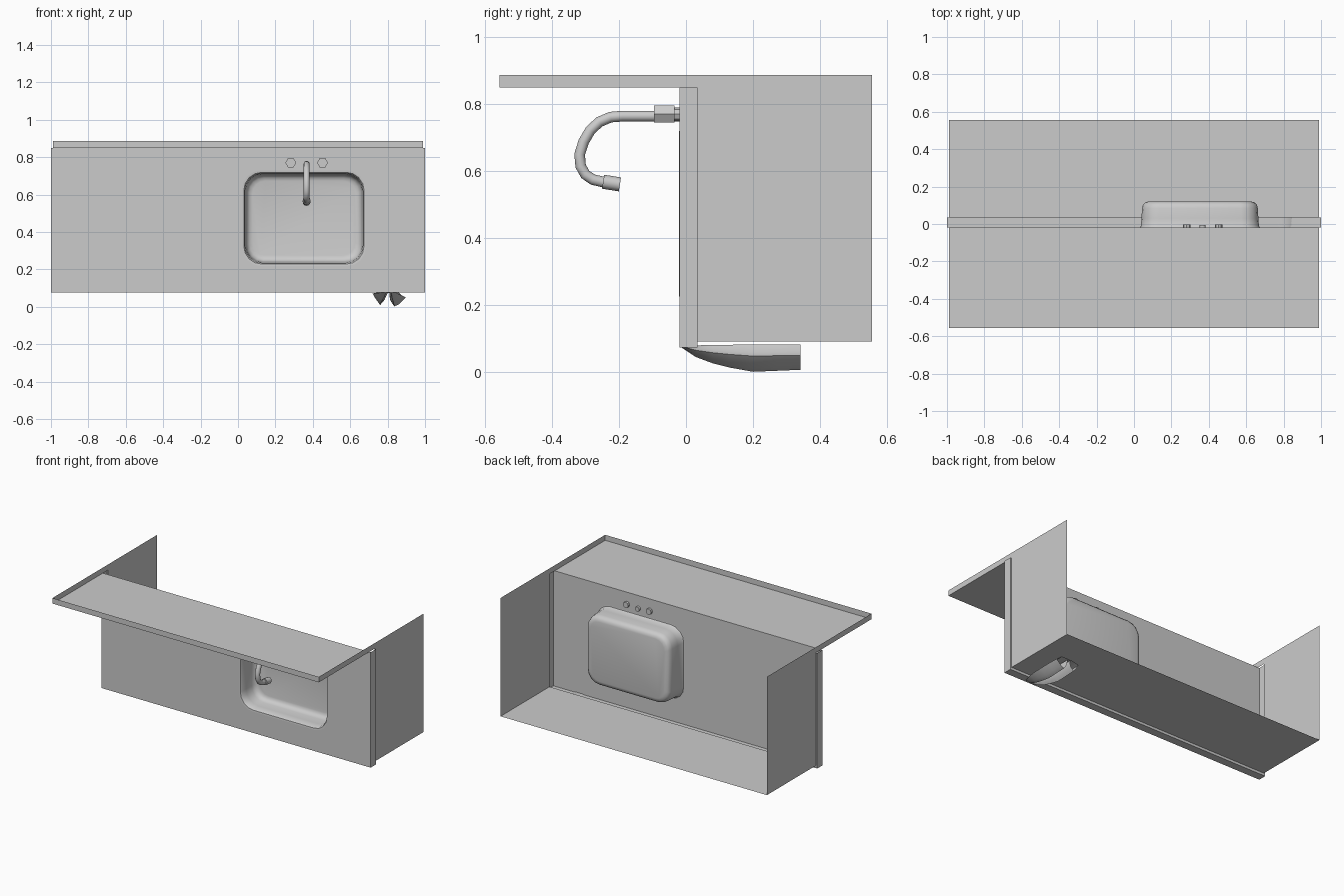
import bpy, bmesh, math
from mathutils import Vector

if "Cube" in bpy.data.objects:
    bpy.data.objects.remove(bpy.data.objects["Cube"])


def make(name, verts, faces, smooth=None):
    me = bpy.data.meshes.new(name)
    me.from_pydata([tuple(v) for v in verts], [], faces)
    bm = bmesh.new()
    bm.from_mesh(me)
    bmesh.ops.recalc_face_normals(bm, faces=bm.faces)
    bm.to_mesh(me)
    bm.free()
    ob = bpy.data.objects.new(name, me)
    bpy.context.collection.objects.link(ob)
    if smooth:
        bpy.ops.object.select_all(action='DESELECT')
        ob.select_set(True)
        bpy.context.view_layer.objects.active = ob
        bpy.ops.object.shade_smooth_by_angle(angle=math.radians(smooth))
    return ob


def loft(name, sections, closed=True, cap_start=False, cap_end=False, smooth=None):
    n = len(sections[0])
    verts = [p for s in sections for p in s]
    faces = []
    for k in range(len(sections) - 1):
        for i in range(n if closed else n - 1):
            j = (i + 1) % n
            faces.append((k*n + i, k*n + j, (k+1)*n + j, (k+1)*n + i))
    if cap_start:
        faces.append(tuple(range(n)))
    if cap_end:
        faces.append(tuple(range(len(verts) - n, len(verts))))
    return make(name, verts, faces, smooth)


def rounded_rect(inset, y, seg=4):
    x0, x1, z0, z1 = 0.025 + inset, 0.68 - inset, 0.222 + inset, 0.725 - inset
    r = 0.1 - inset * 0.6
    pts = []
    corners = [(x1-r, z1-r), (x0+r, z1-r), (x0+r, z0+r), (x1-r, z0+r)]
    for q, (cx, cz) in enumerate(corners):
        for i in range(seg + 1):
            a = math.pi / 2 * (q + i / seg)
            pts.append((cx + r*math.cos(a), y, cz + r*math.sin(a)))
    return pts


def u_shape(y, w, bottom, top):
    return [(-w, y, top), (-w, y, bottom), (w, y, bottom), (w, y, top)]


# worktop face with the basin opening cut out
bm = bmesh.new()
outer = [(-1, -.02, .075), (1, -.02, .075), (1, -.02, .85), (-1, -.02, .85)]
edges = []
for ring in (outer, rounded_rect(0, -.02)):
    vs = [bm.verts.new(p) for p in ring]
    edges += [bm.edges.new((vs[i], vs[(i+1) % len(vs)])) for i in range(len(vs))]
bmesh.ops.triangle_fill(bm, edges=edges, use_beauty=True, normal=(0, -1, 0))
for f in bm.faces:
    f.normal_update()
    if f.normal.y > 0:
        f.normal_flip()
me = bpy.data.meshes.new("worktop")
bm.to_mesh(me)
bm.free()
bpy.context.collection.objects.link(bpy.data.objects.new("worktop", me))

# overhanging worktop edge, returning to the cabinet
loft("worktop_edge", [u_shape(-.02, 1, .075, .85), u_shape(.035, 1, .075, .85),
                      u_shape(.035, .99, .092, .85)], closed=False)

# open cabinet shell: two sides and front panel
loft("cabinet", [u_shape(.035, .99, .092, .887), u_shape(.555, .99, .092, .887)],
     closed=False)

# backsplash: shallow tray left open on top
path = [(-.99, .035), (-.99, -.556), (.99, -.556), (.99, .035)]
loft("backsplash_rim", [[(x, y, z) for x, y in path] for z in (.85, .887)], closed=False)
make("backsplash_face", [(-.99, -.556, .85), (.99, -.556, .85),
                         (.99, -.02, .85), (-.99, -.02, .85)], [(3, 2, 1, 0)])

# sink basin
levels = [(-.004, -.021), (.006, -.02), (.012, -.01), (.015, .03), (.018, .085),
          (.024, .105), (.036, .116), (.052, .12)]
loft("sink_basin", [rounded_rect(i, y) for i, y in levels], cap_end=True, smooth=40)


def tube(name, pts, radii, x, sides, smooth=None):
    secs = []
    for k, (y, z) in enumerate(pts):
        a = Vector(pts[max(k-1, 0)])
        b = Vector(pts[min(k+1, len(pts)-1)])
        t = (b - a).normalized()
        ny, nz = t.y, -t.x
        ring = []
        for i in range(sides):
            ang = 2 * math.pi * i / sides
            c, s = radii[k] * math.cos(ang), radii[k] * math.sin(ang)
            ring.append((x + c, y + ny*s, z + nz*s))
        secs.append(ring)
    return loft(name, secs, cap_start=True, cap_end=True, smooth=smooth)


# tap spout and nozzle
spout = [(-.005, .764), (-.19, .764), (-.225, .761), (-.258, .747), (-.285, .722),
         (-.305, .688), (-.317, .65), (-.314, .615), (-.3, .59), (-.278, .575), (-.24, .566)]
tube("tap_spout", spout, [.016] * len(spout), .367, 12, 50)
tube("tap_nozzle", [(-.247, .5685), (-.197, .5605)], [.021, .021], .367, 12, 50)

# hexagonal tap handles on short necks
for side, x in (("left", .282), ("right", .452)):
    tube("tap_handle_" + side, [(-.035, .77), (-.095, .77)], [.029, .029], x, 6)
    tube("tap_neck_" + side, [(-.004, .77), (-.036, .77)], [.02, .02], x, 8)

# folded cloth hanging over the cabinet front: zigzag section lofted along y
fold = [(.765, .082), (.72, .07), (.735, .045), (.76, .012), (.785, .04), (.79, .075),
        (.81, .075), (.812, .04), (.835, .005), (.86, .015), (.897, .05), (.875, .06),
        (.855, .083)]
rows = [(-.018, .35, .02), (.03, .6, .45), (.08, .8, .7), (.13, .92, .87),
        (.2, 1, 1.04), (.27, 1, 1), (.342, .97, .96)]
loft("hanging_cloth", [[(.81 + (x-.81)*sx, y, max(0, .079 + (z-.079)*sz)) for x, z in fold]
                       for y, sx, sz in rows], closed=True, smooth=40)
